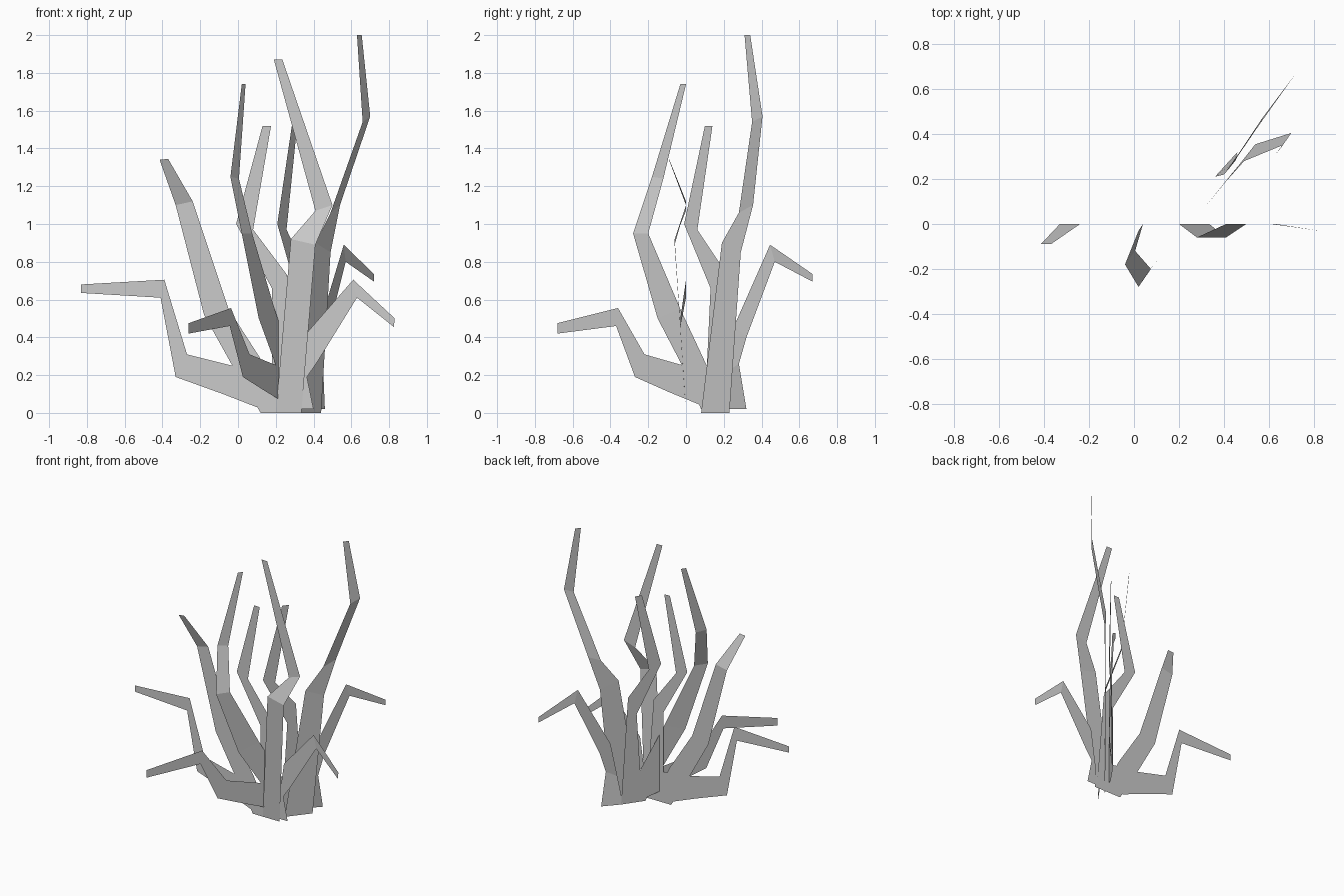
import bpy

def ribbon(name, rungs):
    """Flat kinked stem: a strip of faces between successive (left, right) rungs."""
    verts = [p for rung in rungs for p in rung]
    faces = [(2*i, 2*i+1, 2*i+3, 2*i+2) for i in range(len(rungs) - 1)]
    me = bpy.data.meshes.new(name)
    me.from_pydata(verts, [], faces)
    ob = bpy.data.objects.new(name, me)
    bpy.context.collection.objects.link(ob)
    return ob

def front_stem(name, rungs):
    """Rungs as (left x, left z, right x, right z[, y])."""
    out = []
    for lx, lz, rx, rz, *y in rungs:
        d = y[0] if y else 0
        out.append(((lx, d, lz), (rx, d, rz)))
    ribbon("front_" + name, out)

def cross_stem(name, rungs):
    """Rungs as (left y, left z, right y, right z[, left x, right x]); x follows the diagonal."""
    out = []
    for ly, lz, ry, rz, *x in rungs:
        lx, rx = x if x else (0.215 + 0.7 * ly, 0.215 + 0.7 * ry)
        out.append(((lx, ly, lz), (rx, ry, rz)))
    ribbon("cross_" + name, out)

# Stems of the front-facing clump
front_stem("low_side_stem", [(.10, .03, .22, .22), (-.08, .10, -.03, .25), (-.33, .19, -.27, .31),
                             (-.41, .61, -.39, .705), (-.83, .635, -.83, .68)])
front_stem("outer_stem", [(.12, 0, .26, 0), (-.03, .25, .13, .27), (-.18, .52, -.05, .55),
                          (-.33, 1.10, -.24, 1.12), (-.415, 1.34, -.37, 1.345, -.09)])
front_stem("middle_stem", [(.18, 0, .32, 0), (.18, .66, .26, .73),
                           (-.01, 1.0, .08, .97), (.13, 1.52, .175, 1.52)])
front_stem("tall_stem", [(.20, 0, .335, 0), (.28, .92, .41, .89, -.06),
                         (.41, 1.07, .50, 1.10), (.19, 1.87, .235, 1.87)])
front_stem("drooping_stem", [(.32, .02, .40, .02), (.33, .15, .365, .19), (.37, .43, .42, .27),
                             (.61, .705, .63, .61), (.83, .50, .825, .455, -.03)])

# Stems of the diagonal clump
cross_stem("low_side_stem", [(.08, .04, .12, .22), (-.09, .11, -.01, .25), (-.27, .19, -.22, .31),
                             (-.37, .46, -.36, .555), (-.68, .42, -.68, .475)])
cross_stem("outer_stem", [(.08, .02, .20, .02), (-.02, .25, .11, .25), (-.15, .50, -.03, .55),
                          (-.28, .95, -.20, .95, .02, .075), (-.18, 1.25, -.12, 1.24, -.04, .005),
                          (-.03, 1.74, 0, 1.74, .02, .04)])
cross_stem("middle_stem", [(.10, .02, .22, .02), (.13, .66, .18, .79),
                           (-.01, 1.0, .06, .97), (.10, 1.52, .14, 1.52)])
cross_stem("tall_stem", [(.08, 0, .23, 0, .32, .44), (.19, .90, .29, .85, .41, .49),
                         (.28, 1.06, .355, 1.10, .49, .54), (.35, 1.54, .405, 1.57, .66, .70),
                         (.31, 2.0, .34, 2.0, .63, .655)])
cross_stem("drooping_stem", [(.21, .02, .32, .02, .36, .46), (.22, .22, .28, .26, .40, .45),
                             (.255, .46, .32, .40, .43, .47), (.445, .89, .47, .80, .56, .57),
                             (.67, .735, .67, .695, .72, .72)])
